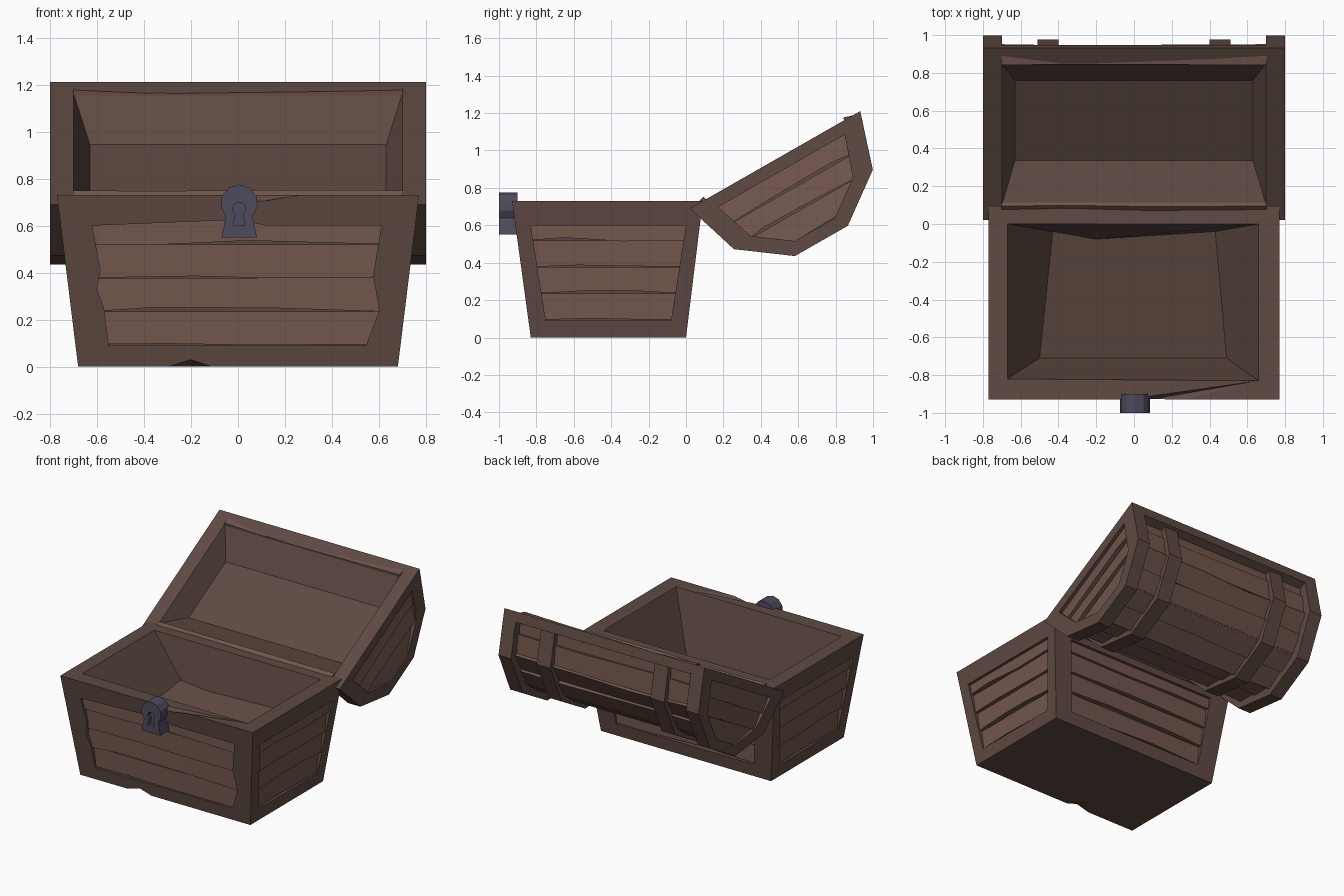
import bpy, bmesh, math, random
from mathutils import Vector as V

if "Cube" in bpy.data.objects:
    bpy.data.objects.remove(bpy.data.objects["Cube"])

random.seed(4)


def material(name, col):
    m = bpy.data.materials.new(name)
    m.diffuse_color = (*col, 1)
    m.use_nodes = True
    m.node_tree.nodes["Principled BSDF"].inputs["Base Color"].default_value = m.diffuse_color
    return m


FRAME = material("dark_wood", (0.115, 0.068, 0.055))
PLANK = material("plank_wood", (0.165, 0.092, 0.072))
METAL = material("iron", (0.075, 0.07, 0.11))


class Part:
    """Collects faces, then welds them into one object."""
    def __init__(self):
        self.bm = bmesh.new()

    def face(self, pts):
        return self.bm.faces.new([self.bm.verts.new(p) for p in pts])

    def loft(self, a, b, closed=True):
        n = len(a)
        for i in range(n if closed else n - 1):
            j = (i + 1) % n
            self.face([a[i], a[j], b[j], b[i]])

    def ring(self, outer, inner):
        edges = []
        for loop in (outer, inner):
            vs = [self.bm.verts.new(p) for p in loop]
            edges += [self.bm.edges.new((vs[i - 1], vs[i])) for i in range(len(vs))]
        bmesh.ops.triangle_fill(self.bm, edges=edges, use_beauty=True)

    def panel(self, outer, hole, inward):
        """Frame face with a recessed opening."""
        back = [p + inward for p in hole]
        self.ring(outer, hole)
        self.loft(hole, back)
        self.face(back)

    def prism(self, sections):
        for a, b in zip(sections, sections[1:]):
            self.loft(a, b)
        self.face(sections[0])
        self.face(sections[-1])

    def finish(self, name, mat):
        bmesh.ops.remove_doubles(self.bm, verts=self.bm.verts, dist=0.0008)
        bmesh.ops.recalc_face_normals(self.bm, faces=self.bm.faces)
        me = bpy.data.meshes.new(name)
        self.bm.to_mesh(me)
        self.bm.free()
        me.materials.append(mat)
        ob = bpy.data.objects.new(name, me)
        bpy.context.collection.objects.link(ob)
        return ob


def add_plank(part, bl, br, tl, tr, n, d0=0.008, d1=0.028):
    """Overlapping board whose lower edge stands proud and is worn unevenly."""
    secs = []
    for s in (-0.001, random.uniform(0.2, 0.4), random.uniform(0.5, 0.8), 1.001):
        b, t = bl.lerp(br, s), tl.lerp(tr, s)
        if 0 < s < 1:
            b = b + (t - b) * random.uniform(-0.05, 0.14)
        secs.append([b + n * 0.05, b + n * d0, t + n * d1, t + n * 0.05])
    part.prism(secs)


# Chest base: tapered walls, each with a recessed panel
T = 0.73
front = lambda a, z: V((a, -0.83 - 0.1 * z / T, z))
back = lambda a, z: V((a, 0.09 * z / T, z))
right = lambda a, z: V((0.68 + 0.09 * z / T, a, z))
left = lambda a, z: V((-0.68 - 0.09 * z / T, a, z))

front_out = [(-.68, 0), (-.3, 0), (-.2, .03), (-.11, 0), (.68, 0),
             (.77, T), (.26, T), (.1, .703), (-.05, T), (-.77, T)]
front_hole = [(-.55, .09), (-.57, .25), (-.6, .33), (-.585, .41), (-.62, .6), (0, .625),
              (.12, .6), (.61, .6), (.575, .39), (.6, .24), (.545, .09)]
back_out = [(-.68, 0), (.68, 0), (.77, T), (-.77, T)]
back_hole = [(-.55, .09), (.55, .09), (.61, .6), (-.61, .6)]
side_out = [(-.83, 0), (0, 0), (.09, T), (-.93, T)]
side_hole = [(-.75, .09), (-.08, .09), (0, .6), (-.83, .6)]

walls = [("front", front, V((0, 1, 0)), front_out, front_hole, (-.59, .59, -.66, .66)),
         ("back", back, V((0, -1, 0)), back_out, back_hole, (-.58, .58, -.64, .64)),
         ("right", right, V((-1, 0, 0)), side_out, side_hole, (-.78, -.05, -.86, .03)),
         ("left", left, V((1, 0, 0)), side_out, side_hole, (-.78, -.05, -.86, .03))]
base = Part()
for name, f, n, out, hole, (b0, b1, t0, t1) in walls:
    base.panel([f(*p) for p in out], [f(*p) for p in hole], n * 0.04)
    boards = Part()
    zs = (0.095, 0.235, 0.378, 0.52, 0.65)
    for z0, z1 in zip(zs, zs[1:]):
        k0, k1 = (z0 - .09) / .54, (z1 - .09) / .54
        lo = lambda k: b0 + (t0 - b0) * k
        hi = lambda k: b1 + (t1 - b1) * k
        add_plank(boards, f(lo(k0), z0), f(hi(k0), z0), f(lo(k1), z1), f(hi(k1), z1), n)
    boards.finish(name + "_planks", PLANK)

# Underside with a chipped front edge
chip = V((-.2, -.72, 0))
base.face([front(-.68, 0), front(-.3, 0), chip, front(-.11, 0), front(.68, 0), back(.68, 0), back(-.68, 0)])
base.face([front(-.3, 0), front(-.2, .03), chip])
base.face([front(-.2, .03), front(-.11, 0), chip])

# Rim and inside
rim = [front(*p) for p in front_out[5:]] + [back(-.77, T), back(.77, T)]
mouth = [V((-.67, -.82, T)), V((.66, -.83, T)), V((.66, 0, T)), V((-.2, 0, T)), V((-.67, 0, T))]
floor = [V((-.5, -.71, .3)), V((.49, -.71, .3)), V((.43, -.04, .45)), V((-.2, -.08, .45)), V((-.43, -.04, .45))]
base.ring(rim, mouth)
base.loft(mouth, floor)
base.face(floor)
base.finish("chest_base", FRAME)

# Lid: u runs along the open side from the hinge, v points out of the lid
CA, SA = 0.868, 0.496


def L(x, u, v):
    return V((x, 0.02 + CA * u + SA * v, 0.69 + SA * u - CA * v))


W = 1.05
P = [(0, 0), (.097, .306), (.362, .5), (.688, .5), (.953, .306), (W, 0)]


def arch(k, x):
    return [L(x, W / 2 + (u - W / 2) * k, v * k) for u, v in P]


lid = Part()
q0 = W / 2 * (1 - 0.86)
q1 = W - q0
X, R = 0.8, 0.7
outline = [(-X, 0), (-R, 0), (-R, q0), (R, q0), (R, 0), (X, 0),
           (X, W), (R, W), (R, q1), (-R, q1), (-R, W), (-X, W)]
mouth = [L(x, u, 0) for x, u in ((-R, .092), (R, .092), (R, .957), (-R, .957))]
floor = [L(x, u, .146) for x, u in ((-.63, .281), (.63, .281), (.63, .769), (-.63, .769))]
lid.ring([L(x, u, 0) for x, u in outline], mouth)
lid.loft(mouth, floor)
lid.face(floor)
lid.loft(arch(.86, -R), arch(.86, R), False)
for s in (-1, 1):
    # End ribs with recessed end panels
    hole = [L(s * X, u, v) for u, v in ((.135, .068), (.21, .29), (.402, .43),
                                        (.648, .43), (.84, .29), (.915, .068))]
    lid.panel(arch(1, s * X), hole, V((-s * 0.04, 0, 0)))
    lid.loft(arch(1, s * X), arch(1, s * R), False)
    lid.loft(arch(1, s * R), arch(.86, s * R), False)
lid.finish("lid_frame", FRAME)

# Lid end planks, parallel to the lid's open side
for s, name in ((-1, "left"), (1, "right")):
    boards = Part()
    rows = [(.05, .45), (.18, .42), (.3, .37), (.44, .21)]
    for (v1, h1), (v0, h0) in zip(rows, rows[1:]):
        c, x = W / 2, s * X
        add_plank(boards, L(x, c - h0, v0), L(x, c + h0, v0), L(x, c - h1, v1), L(x, c + h1, v1),
                  V((-s, 0, 0)))
    boards.finish("lid_%s_end_planks" % name, PLANK)

# Curved lid planks, two boards per flat
boards = Part()
A, B = arch(.91, -R), arch(.91, R)
for i in range(5):
    d = (A[i + 1] - A[i]).normalized()
    n = V((1, 0, 0)).cross(d)
    if n.dot(L(-R, W / 2, 0) - A[i]) < 0:
        n = -n
    for k in (0, .5):
        lo, hi = (k, k + .5) if i < 3 else (k + .5, k)
        add_plank(boards, A[i].lerp(A[i + 1], lo), B[i].lerp(B[i + 1], lo),
                  A[i].lerp(A[i + 1], hi), B[i].lerp(B[i + 1], hi), n, 0, 0.018)
boards.finish("lid_planks", PLANK)

# Long edge bands along the lid opening
bands = Part()
for m in (lambda u: u, lambda u: W - u):
    sec = ((0, 0), (.021, .068), (.088, .068), (q0, 0))
    bands.prism([[L(x, m(u), v) for u, v in sec] for x in (-R, R)])
bands.finish("lid_edge_bands", FRAME)

# Straps over the lid
for s, name in ((-1, "left"), (1, "right")):
    strap = Part()
    a, b = s * .4, s * .51
    strap.prism([arch(.96, a) + arch(.88, a)[::-1], arch(.96, b) + arch(.88, b)[::-1]])
    strap.finish(name + "_lid_strap", FRAME)

# Lock plate with a recessed keyhole
CX = 0.005


def keyshape(y, r, cz, a0, n, flare, z0):
    arc = [math.radians(a0 + (180 - 2 * a0) * i / n) for i in range(n + 1)]
    pts = [(r * math.cos(a), cz + r * math.sin(a)) for a in arc]
    pts += [(-flare, z0), (flare, z0)]
    return [V((CX + x, y, z)) for x, z in pts]


lock = Part()
plate = [keyshape(y, .08, .695, -45, 8, .075, .55) for y in (-1.0, -.9)]
lock.panel(plate[0], keyshape(-1.0, .027, .673, -55, 8, .026, .6), V((0, .03, 0)))
lock.loft(plate[0], plate[1])
lock.face(plate[1])
lock.finish("lock", METAL)
